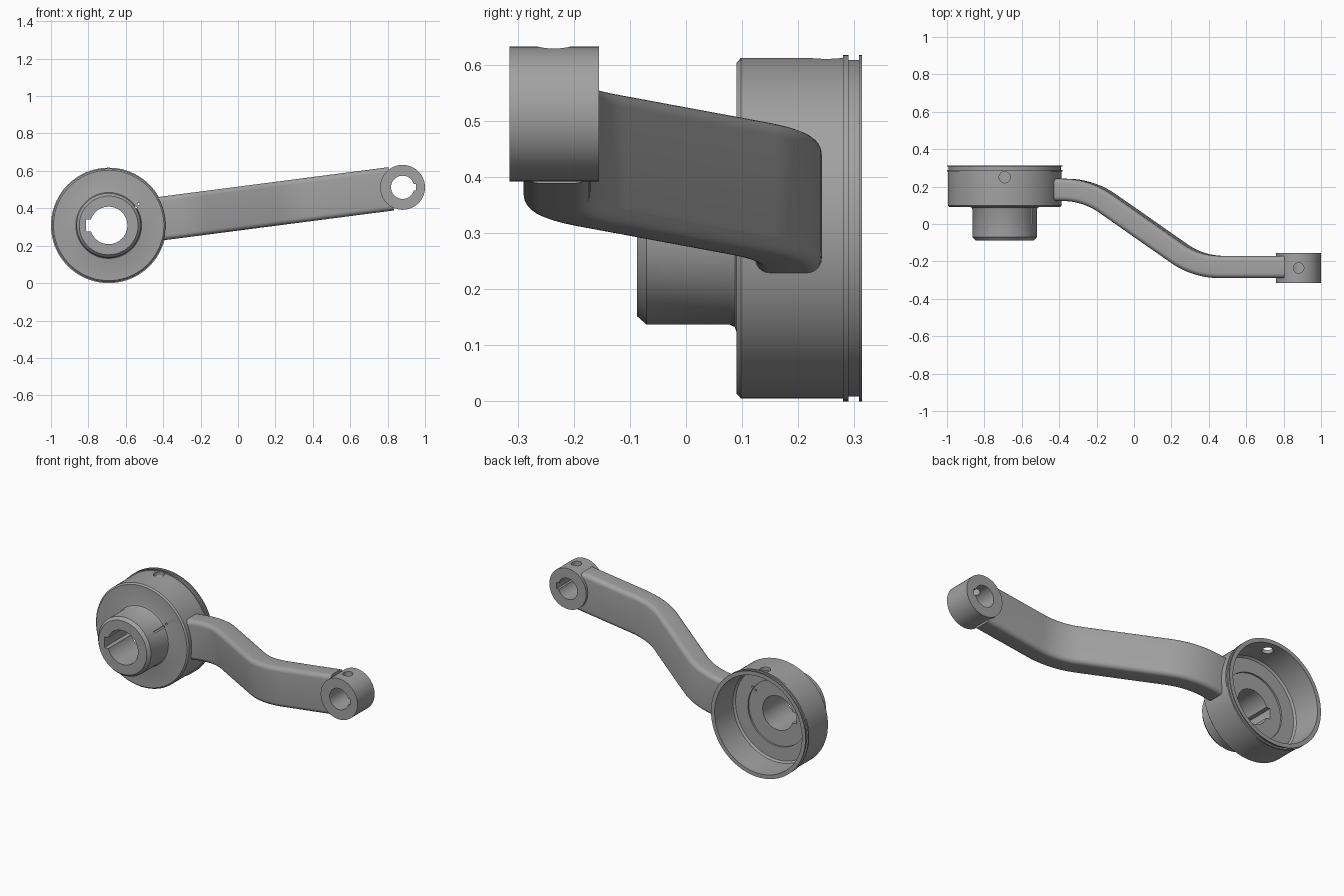
import bpy, bmesh
from math import sin, cos, pi, radians, atan2, tan, hypot
from mathutils import Matrix, Vector

cube = bpy.data.objects.get("Cube")
if cube:
    bpy.data.objects.remove(cube, do_unlink=True)

metal = bpy.data.materials.new("cast grey metal")
metal.use_nodes = True
GREY = (0.36, 0.36, 0.36, 1)
metal.diffuse_color = GREY
metal.node_tree.nodes["Principled BSDF"].inputs["Base Color"].default_value = GREY

CUP = Vector((-0.6915, 0, 0.3085))
BOSS = Vector((0.88, 0, 0.512))
TILT = atan2(BOSS.z - CUP.z, BOSS.x - CUP.x)


def make(name, bm):
    bmesh.ops.recalc_face_normals(bm, faces=bm.faces)
    mesh = bpy.data.meshes.new(name)
    bm.to_mesh(mesh)
    bm.free()
    mesh.materials.append(metal)
    ob = bpy.data.objects.new(name, mesh)
    bpy.context.collection.objects.link(ob)
    return ob


def lathe(name, profile, centre, steps=96):
    """Closed (radius, y) profile turned about the y axis."""
    bm = bmesh.new()
    rings = []
    for i in range(steps):
        a = 2 * pi * i / steps
        rings.append([bm.verts.new((centre.x + r * cos(a), y, centre.z + r * sin(a)))
                      for r, y in profile])
    n = len(profile)
    for i in range(steps):
        p, q = rings[i], rings[(i + 1) % steps]
        for j in range(n):
            k = (j + 1) % n
            bm.faces.new((p[j], p[k], q[k], q[j]))
    return make(name, bm)


def box(centre, size):
    bm = bmesh.new()
    bmesh.ops.create_cube(bm, size=1, matrix=Matrix.Translation(centre) @ Matrix.Diagonal((*size, 1)))
    return make("cutter", bm)


def rod(centre, radius, length, along_y=False):
    bm = bmesh.new()
    turn = Matrix.Rotation(pi / 2 if along_y else 0, 4, 'X')
    bmesh.ops.create_cone(bm, cap_ends=True, segments=64, radius1=radius, radius2=radius,
                          depth=length, matrix=Matrix.Translation(centre) @ turn)
    return make("cutter", bm)


def cut(ob, cutter):
    cutter.hide_render = True
    mod = ob.modifiers.new("cut", 'BOOLEAN')
    mod.operation, mod.solver, mod.object = 'DIFFERENCE', 'EXACT', cutter
    bpy.context.view_layer.objects.active = ob
    bpy.ops.object.modifier_apply(modifier=mod.name)
    bpy.data.objects.remove(cutter, do_unlink=True)


def smooth(ob):
    bpy.ops.object.select_all(action='DESELECT')
    ob.select_set(True)
    bpy.context.view_layer.objects.active = ob
    bpy.ops.object.shade_smooth_by_angle(angle=radians(28))


# Hollow cup with its rim groove, front hub and through bore
cup = lathe("cup_and_hub", [
    (0.1, -0.087), (0.157, -0.087), (0.172, -0.07), (0.172, 0.078), (0.176, 0.087),
    (0.185, 0.09), (0.295, 0.09), (0.3035, 0.098), (0.3035, 0.28), (0.3085, 0.28),
    (0.3085, 0.29), (0.3, 0.29), (0.3, 0.308), (0.3085, 0.308), (0.3085, 0.314),
    (0.285, 0.314), (0.28, 0.15), (0.27, 0.14), (0.19, 0.14), (0.19, 0.13), (0.1, 0.13)], CUP)
cut(cup, box(CUP + Vector((-0.08, 0, 0)), (0.08, 0.5, 0.064)))
cut(cup, rod(CUP + Vector((0, 0.25, 0.3)), 0.03, 0.12))
for dx, dz in ((0.16, 0.115), (0.145, 0.095)):
    cut(cup, rod(CUP + Vector((dx, 0.1, dz)), 0.006, 0.2, True))
smooth(cup)

# Small end boss with keyed bore and set screw hole
boss = lathe("end_boss", [(0.062, -0.315), (0.12, -0.315), (0.12, -0.155), (0.062, -0.155)], BOSS)
cut(boss, box(BOSS + Vector((0.045, -0.235, 0)), (0.055, 0.3, 0.036)))
cut(boss, rod(BOSS + Vector((0, -0.235, 0.1)), 0.028, 0.12))
smooth(boss)

# Cranked arm: an S-shaped centre line with filleted corners
corners = [Vector(p) for p in ((0.2, 0.1825), (0.45, 0.1825), (1.045, -0.23), (1.523, -0.23))]
path = [corners[0]]
for a, b, c in zip(corners, corners[1:], corners[2:]):
    start = b + (a - b).normalized() * 0.13
    end = b + (c - b).normalized() * 0.13
    for i in range(13):
        t = i / 12
        path.append(start * (1 - t) ** 2 + b * 2 * t * (1 - t) + end * t * t)
path.append(corners[-1])

# Rounded rectangular section
HALF_T, HALF_H, R = 0.0595, 0.1165, 0.026
section = []
for sx, sz, a0 in ((1, 1, 0), (-1, 1, 90), (-1, -1, 180), (1, -1, 270)):
    for i in range(7):
        a = radians(a0 + 15 * i)
        section.append((sx * (HALF_T - R) + R * cos(a), sz * (HALF_H - R) + R * sin(a)))

bm = bmesh.new()
rings = []
for i, p in enumerate(path):
    d = (path[min(i + 1, len(path) - 1)] - path[max(i - 1, 0)]).normalized()
    side = Vector((-d.y, d.x))
    rings.append([bm.verts.new((p.x + side.x * t, p.y + side.y * t, h)) for t, h in section])
n = len(section)
for p, q in zip(rings, rings[1:]):
    for j in range(n):
        k = (j + 1) % n
        bm.faces.new((p[j], p[k], q[k], q[j]))
bm.faces.new(rings[0])
bm.faces.new(rings[-1])
bm.transform(Matrix.Translation(CUP) @ Matrix.Rotation(-TILT, 4, 'Y'))
arm = make("cranked_arm", bm)
cut(arm, rod(CUP + Vector((0, 0.2, 0)), 0.294, 0.6, True))
cut(arm, rod(BOSS + Vector((0, -0.2, 0)), 0.064, 0.6, True))
smooth(arm)
